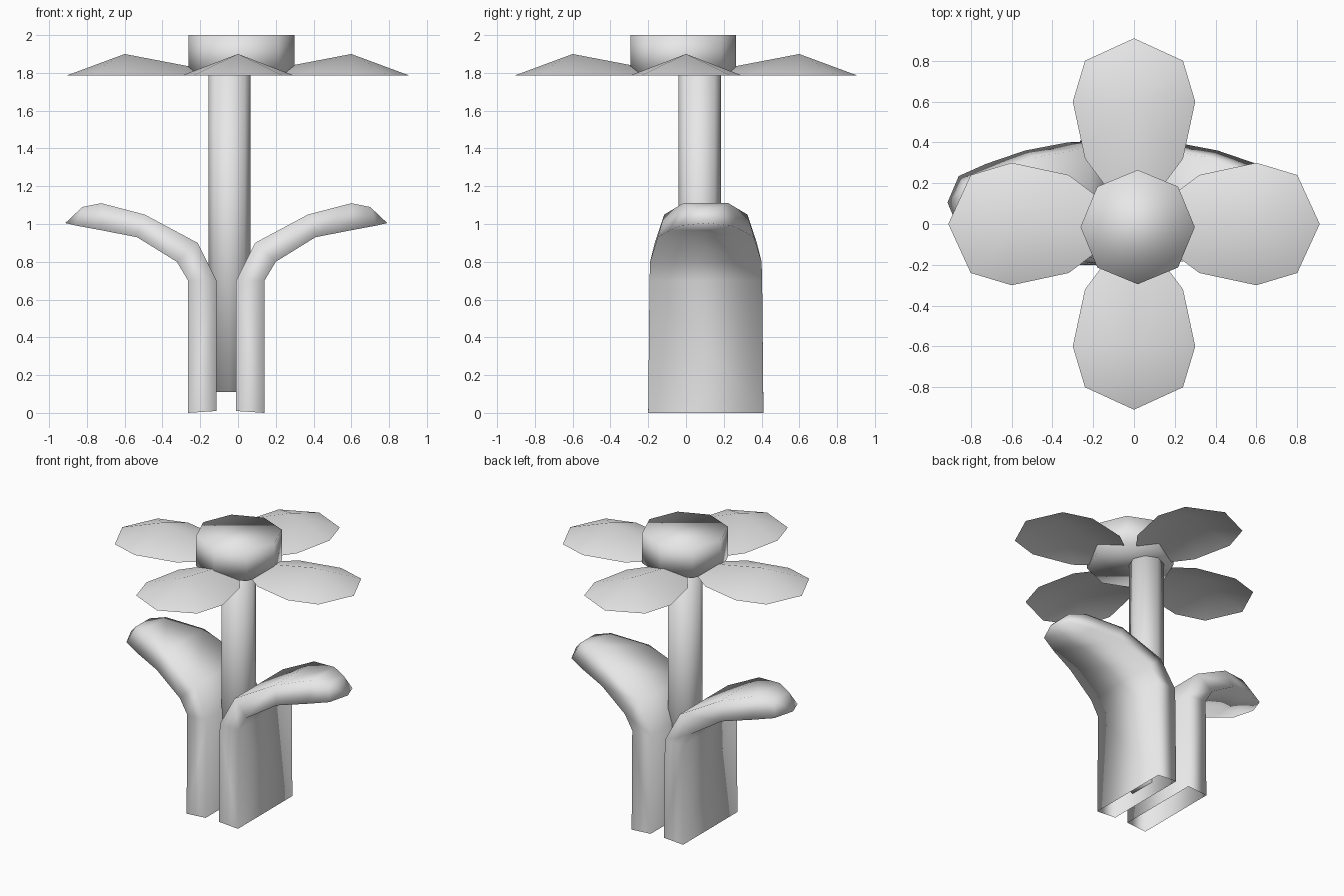
import bpy, bmesh, math
from mathutils import Matrix, Vector

cube = bpy.data.objects.get("Cube")
if cube:
    bpy.data.objects.remove(cube, do_unlink=True)

grey = bpy.data.materials.new("plain_grey")
grey.use_nodes = True
colour = (0.8, 0.8, 0.8, 1)
grey.diffuse_color = colour
grey.node_tree.nodes["Principled BSDF"].inputs["Base Color"].default_value = colour


def add_object(name, bm, recalc=True):
    """Turn a bmesh into a smooth shaded object."""
    if recalc:
        bmesh.ops.recalc_face_normals(bm, faces=bm.faces)
    for face in bm.faces:
        face.smooth = True
    mesh = bpy.data.meshes.new(name)
    bm.to_mesh(mesh)
    bm.free()
    mesh.materials.append(grey)
    obj = bpy.data.objects.new(name, mesh)
    bpy.context.collection.objects.link(obj)
    return obj


def prism(name, x, y, radius, bottom, top):
    """Eight-sided upright column."""
    bm = bmesh.new()
    place = Matrix.Translation((x, y, (bottom + top) / 2))
    bmesh.ops.create_cone(bm, cap_ends=True, segments=8, radius1=radius,
                          radius2=radius, depth=top - bottom, matrix=place)
    turn = Matrix.Rotation(0, 3, 'Z')
    bmesh.ops.rotate(bm, verts=bm.verts, cent=(x, y, 0), matrix=turn)
    return add_object(name, bm)


# Flower centre and stem
prism("flower_centre", 0.018, -0.015, 0.28, 1.785, 2.0)
prism("stem", -0.045, 0.072, 0.112, 0.11, 1.83)

# Petals: open shallow tents, each a fan around a raised point
half_outline = [(0.32, 0.24), (0.60, 0.30), (0.80, 0.24)]
outline = ([(0, 0)] + [(r, -w) for r, w in half_outline] + [(0.91, 0)]
           + [(r, w) for r, w in reversed(half_outline)])
for i, name in enumerate(["left", "back", "right", "front"]):
    bm = bmesh.new()
    peak = bm.verts.new((0.60, 0, 1.90))
    rim = [bm.verts.new((r, w, 1.785)) for r, w in outline]
    for a, b in zip(rim, rim[1:] + rim[:1]):
        bm.faces.new((peak, a, b))
    bmesh.ops.rotate(bm, verts=bm.verts, cent=(0, 0, 0),
                     matrix=Matrix.Rotation(i * math.pi / 2, 3, 'Z'))
    add_object(name + "_petal", bm, recalc=False)

# Leaves: thick blades open at the foot, bending outward to a rounded tip.
# Each section: upper x, z, half width, then lower x, z, half width
sections = [
    (-0.01, 0.01, 0.305, 0.14, 0.0, 0.305),
    (-0.01, 0.70, 0.295, 0.14, 0.70, 0.298),
    (0.09, 0.90, 0.27, 0.20, 0.80, 0.295),
    (0.37, 1.05, 0.22, 0.41, 0.93, 0.255),
    (0.60, 1.11, 0.12, 0.60, 0.967, 0.19),
    (0.70, 1.09, 0.08, 0.735, 0.992, 0.13),
]
mid_x, mid_y = -0.062, 0.105
for name, side in (("left_leaf", 1), ("right_leaf", -1)):
    def point(x, y, z):
        return bm.verts.new((mid_x + side * (x - mid_x), mid_y + y, z))

    bm = bmesh.new()
    rings = [[point(ux, -uw, uz), point(ux, uw, uz),
              point(lx, lw, lz), point(lx, -lw, lz)]
             for ux, uz, uw, lx, lz, lw in sections]
    for low, high in zip(rings, rings[1:]):
        for k in range(4):
            n = (k + 1) % 4
            bm.faces.new((low[k], low[n], high[n], high[k]))
    tip = point(0.79, 0, 1.005)
    for k in range(4):
        bm.faces.new((rings[-1][k], rings[-1][(k + 1) % 4], tip))
    add_object(name, bm)
